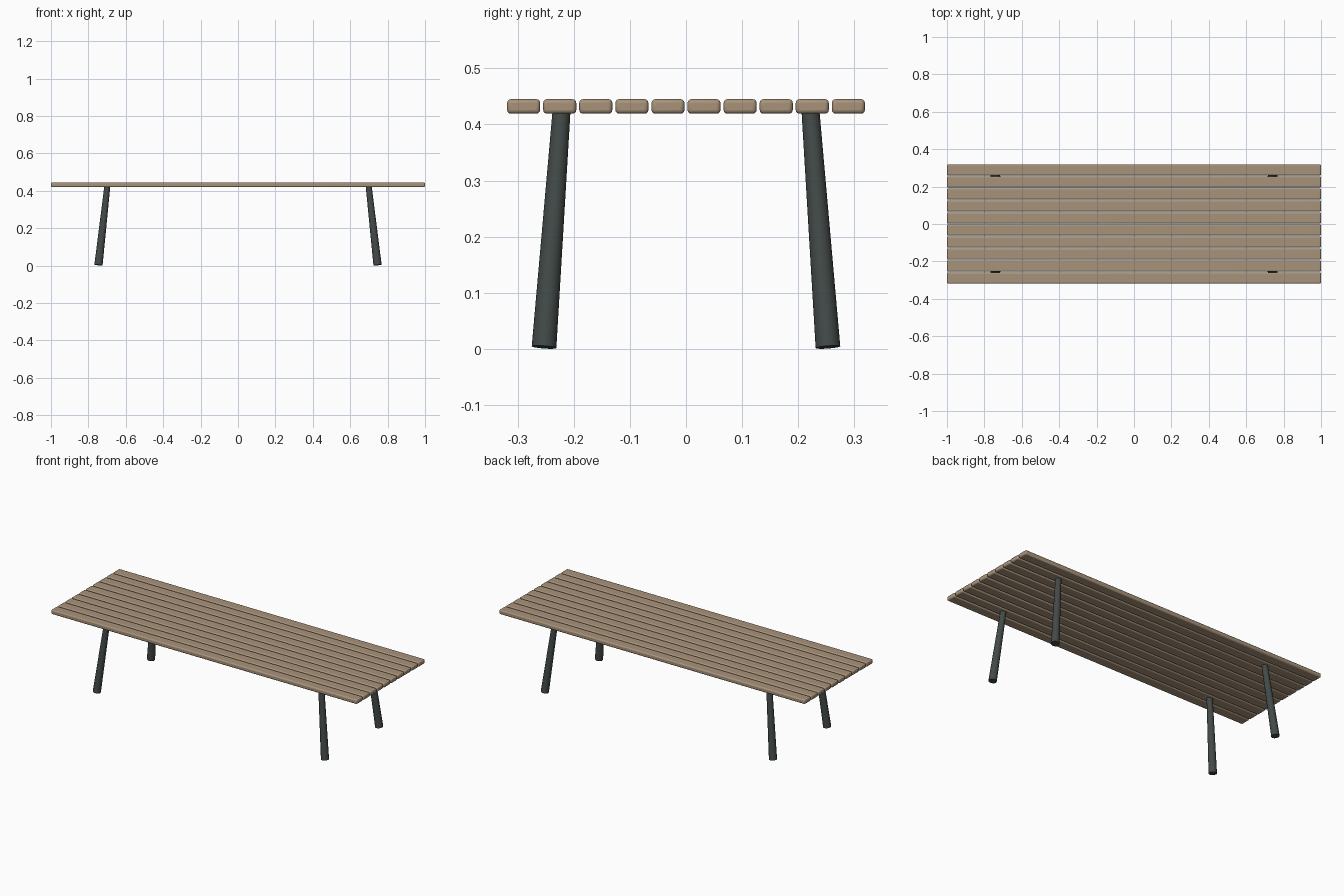
import bpy
from mathutils import Vector

cube = bpy.data.objects.get("Cube")
if cube:
    bpy.data.objects.remove(cube, do_unlink=True)


def make_material(name, rgb):
    mat = bpy.data.materials.new(name)
    mat.use_nodes = True
    mat.diffuse_color = (*rgb, 1)
    mat.node_tree.nodes["Principled BSDF"].inputs["Base Color"].default_value = (*rgb, 1)
    return mat


wood = make_material("weathered wood", (0.39, 0.29, 0.195))
metal = make_material("dark grey metal", (0.055, 0.068, 0.065))

SLATS, PITCH, WIDTH = 10, 0.0643, 0.059
BOTTOM, TOP = 0.419, 0.445


def finish(obj, name, mat):
    obj.name = name
    obj.data.materials.append(mat)
    bpy.ops.object.shade_smooth_by_angle(angle=0.6)


def add_slat(index):
    y = (index - (SLATS - 1) / 2) * PITCH
    bpy.ops.mesh.primitive_cube_add(size=1, location=(0, y, (BOTTOM + TOP) / 2))
    slat = bpy.context.object
    slat.scale = (2, WIDTH, TOP - BOTTOM)
    bpy.ops.object.transform_apply(location=False, rotation=False, scale=True)
    bevel = slat.modifiers.new("rounded edges", "BEVEL")
    bevel.width = 0.007
    bevel.segments = 3
    finish(slat, f"slat_{index + 1}", wood)


def add_leg(name, sx, sy):
    # Tapered round leg, splayed outwards towards the floor
    foot = Vector((sx * 0.746, sy * 0.253, 0.003))
    head = Vector((sx * 0.699, sy * 0.222, BOTTOM + 0.003))
    axis = head - foot
    bpy.ops.mesh.primitive_cone_add(vertices=32, radius1=0.022, radius2=0.016,
                                    depth=axis.length, location=(foot + head) / 2,
                                    rotation=axis.to_track_quat("Z", "Y").to_euler())
    finish(bpy.context.object, name, metal)


# Slatted top
for i in range(SLATS):
    add_slat(i)

# Four legs
for side, sx in (("left", 1), ("right", -1)):
    for end, sy in (("front", -1), ("back", 1)):
        add_leg(f"{end}_{side}_leg", sx, sy)
